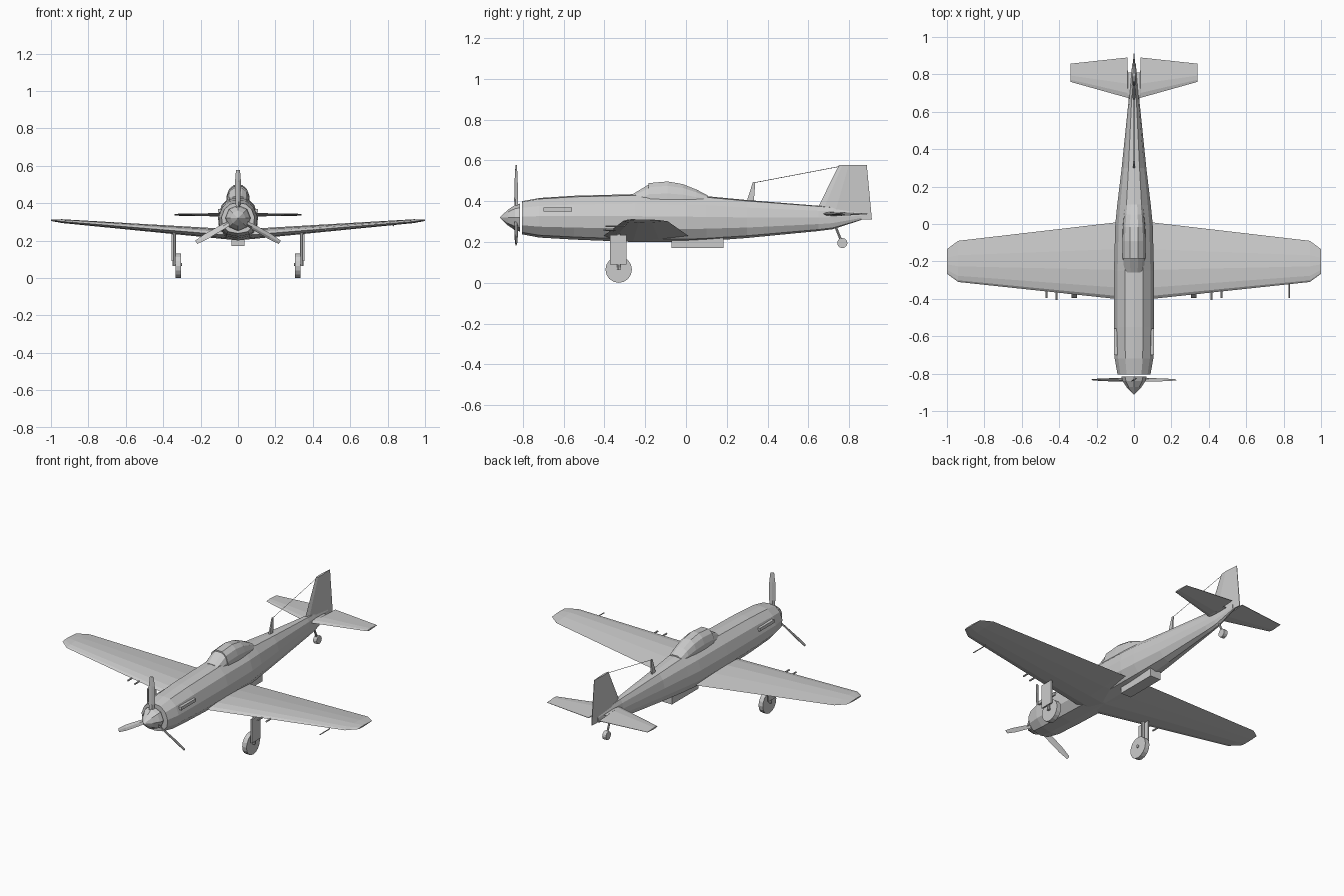
import bpy, bmesh, math
from mathutils import Vector, Matrix

if "Cube" in bpy.data.objects:
    bpy.data.objects.remove(bpy.data.objects["Cube"])


def finish(name, bm, mirror=False):
    bmesh.ops.recalc_face_normals(bm, faces=bm.faces)
    mesh = bpy.data.meshes.new(name)
    bm.to_mesh(mesh)
    bm.free()
    ob = bpy.data.objects.new(name, mesh)
    bpy.context.collection.objects.link(ob)
    if mirror:
        ob.modifiers.new("Mirror", 'MIRROR').use_mirror_merge = False
    return ob


def loft(name, rings, mirror=False):
    """Skin a list of equal-length closed rings and cap both ends."""
    bm = bmesh.new()
    vs = [[bm.verts.new(p) for p in ring] for ring in rings]
    n = len(vs[0])
    for a, b in zip(vs, vs[1:]):
        for i in range(n):
            j = (i + 1) % n
            bm.faces.new((a[i], a[j], b[j], b[i]))
    bm.faces.new(vs[0])
    bm.faces.new(vs[-1])
    return finish(name, bm, mirror)


def box(name, lo, hi, mirror=False):
    lo, hi = Vector(lo), Vector(hi)
    bm = bmesh.new()
    bmesh.ops.create_cube(bm, size=1, matrix=Matrix.Translation((lo + hi) / 2)
                          @ Matrix.Diagonal((*(hi - lo), 1)))
    return finish(name, bm, mirror)


def rod(name, a, b, r1, r2=None, sides=8, mirror=False):
    a, b = Vector(a), Vector(b)
    d = b - a
    m = Matrix.Translation((a + b) / 2) @ d.to_track_quat('Z', 'Y').to_matrix().to_4x4()
    bm = bmesh.new()
    bmesh.ops.create_cone(bm, cap_ends=True, segments=sides, radius1=r1,
                          radius2=r1 if r2 is None else r2, depth=d.length, matrix=m)
    return finish(name, bm, mirror)


# Fuselage: y, half width, top, bottom
half = [(0.45, 0.95), (0.82, 0.6), (1, 0.08), (0.95, -0.45), (0.6, -0.88)]
unit = [(0, 1)] + half + [(0, -1)] + [(-x, z) for x, z in reversed(half)]
stations = [(-.805, .088, .400, .238), (-.72, .103, .416, .222), (-.55, .107, .427, .212),
            (-.25, .107, .435, .200), (0, .100, .430, .200), (.1, .090, .425, .205),
            (.3, .066, .406, .220), (.65, .030, .378, .254), (.72, .024, .372, .263),
            (.86, .009, .345, .308)]
loft("fuselage", [[(w * x, y, (t + b) / 2 + (t - b) / 2 * z) for x, z in unit]
                  for y, w, t, b in stations])

# Canopy and windscreen: y, half width, top
arch = [(-1, 0), (-.95, .45), (-.75, .8), (-.35, 1), (.35, 1), (.75, .8), (.95, .45), (1, 0)]


def dome(name, sections, base):
    loft(name, [[(w * x, y, base + (t - base) * z) for x, z in arch]
                for y, w, t in sections])


dome("windscreen", [(-.26, .056, .436), (-.18, .060, .484)], .39)
dome("canopy", [(-.185, .063, .489), (-.09, .064, .497), (-.015, .061, .484),
                (.05, .055, .458), (.105, .048, .430)], .39)

# Wing: one loft from tip to tip with dihedral
foil = [(0, 0), (.04, .45), (.15, .8), (.38, 1), (.65, .7), (1, 0),
        (.65, -.5), (.35, -.7), (.12, -.5)]


def wing_ring(x, le, te, z, t):
    return [(x, le + (te - le) * c, z + t * h) for c, h in foil]


wing = [(0, -.41, .015, .225, .034), (.10, -.40, .008, .233, .032),
        (.94, -.31, -.09, .302, .012), (1.0, -.266, -.134, .308, .005)]
loft("wing", [wing_ring(-x, *r) for x, *r in reversed(wing)]
     + [wing_ring(x, *r) for x, *r in wing[1:]])

# Tailplane with notch for the rudder
slim = [(0, 0), (.12, .7), (.35, 1), (1, .15), (1, -.15), (.35, -1), (.12, -.7)]
tail = [(.0, .665, .81, .010), (.033, .674, .81, .010),
        (.036, .675, .89, .010), (.34, .76, .857, .005)]
loft("tailplane", [[(x, le + (te - le) * c, .338 + t * h) for c, h in slim]
                   for x, le, te, t in tail], mirror=True)

# Fin and rudder
loft("fin", [[(t * h, le + (te - le) * c, z) for c, h in slim]
             for z, le, te, t in [(.31, .618, .912, .014), (.577, .75, .887, .007)]])

# Spinner
loft("spinner", [[(r * math.cos(a * math.pi / 4), y, .32 + r * math.sin(a * math.pi / 4))
                  for a in range(8)]
                 for y, r in [(-.815, .068), (-.84, .061), (-.872, .040), (-.912, .002)]])

# Three twisted propeller blades
for k in range(3):
    turn = Matrix.Translation((0, -.833, .32)) @ Matrix.Rotation(k * math.tau / 3, 4, 'Y')
    rings = []
    for r, w, t, deg in [(.03, .012, .007, 45), (.09, .017, .005, 35),
                         (.20, .017, .003, 24), (.258, .011, .002, 18)]:
        twist = Matrix.Rotation(math.radians(deg), 4, 'Z')
        rings.append([turn @ (twist @ Vector((x, y, r)))
                      for x, y in [(-w, 0), (0, -t), (w, 0), (0, t)]])
    loft(f"propeller_blade_{k + 1}", rings)

# Exhaust stacks and belly radiator
box("exhaust", (.075, -.70, .350), (.107, -.56, .369), mirror=True)
box("belly_radiator", (-.035, -.07, .17), (.035, .185, .225))

# Main landing gear
rod("main_wheel", (.305, -.33, .065), (.334, -.33, .065), .065, sides=16, mirror=True)
rod("gear_strut", (.341, -.33, .065), (.341, -.33, .25), .009, mirror=True)
rod("gear_axle", (.30, -.33, .072), (.346, -.33, .072), .009, mirror=True)
box("gear_door", (.346, -.373, .09), (.355, -.292, .235), mirror=True)

# Tail wheel
rod("tail_wheel", (-.012, .767, .195), (.012, .767, .195), .025, sides=12)
rod("tail_strut", (0, .73, .285), (0, .764, .2), .006)

# Wing guns and pitot tube
rod("gun_inner", (.415, -.405, .258), (.415, -.30, .258), .005, mirror=True)
rod("gun_outer", (.468, -.395, .262), (.468, -.30, .262), .005, mirror=True)
rod("pitot_tube", (.83, -.395, .278), (.83, -.30, .278), .003)
rod("pitot_mount", (.83, -.305, .278), (.83, -.285, .295), .003)

# Antenna mast and wire
loft("antenna_mast", [[(-w, y0, z), (w, y0, z), (w, y1, z), (-w, y1, z)]
                      for z, y0, y1, w in [(.39, .295, .332, .005), (.494, .328, .340, .003)]])
rod("antenna_wire", (0, .334, .491), (0, .755, .571), .0015, sides=4)
